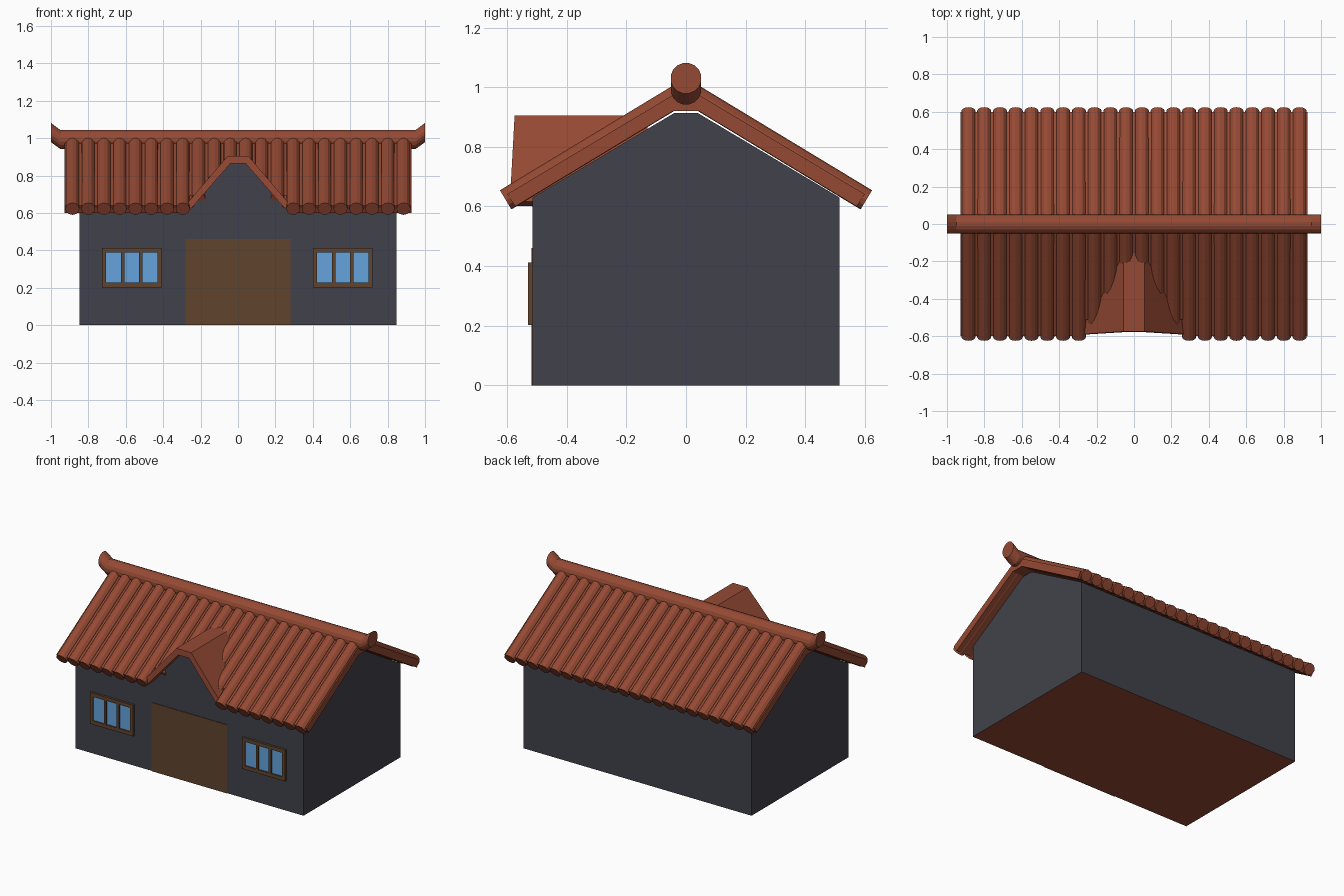
import bpy, bmesh, math
from mathutils import Vector, Matrix

cube = bpy.data.objects.get("Cube")
if cube:
    bpy.data.objects.remove(cube, do_unlink=True)


def material(name, rgb):
    m = bpy.data.materials.new(name)
    m.use_nodes = True
    m.diffuse_color = (*rgb, 1)
    bsdf = m.node_tree.nodes["Principled BSDF"]
    bsdf.inputs["Base Color"].default_value = (*rgb, 1)
    bsdf.inputs["Roughness"].default_value = 0.8
    return m


CLAY = material("clay_red", (0.30, 0.068, 0.034))
WALL = material("slate_grey", (0.053, 0.053, 0.070))
WOOD = material("brown_wood", (0.115, 0.056, 0.026))
GLASS = material("blue_glass", (0.13, 0.37, 0.72))


def finish(name, bm, *mats):
    bmesh.ops.recalc_face_normals(bm, faces=bm.faces)
    mesh = bpy.data.meshes.new(name)
    bm.to_mesh(mesh)
    bm.free()
    for m in mats:
        mesh.materials.append(m)
    ob = bpy.data.objects.new(name, mesh)
    bpy.context.collection.objects.link(ob)
    return ob


def prism(bm, profile, axis, lo, hi):
    """Extrude a closed (horizontal, z) profile along x or y."""
    def at(p, t):
        return (t, p[0], p[1]) if axis == "x" else (p[0], t, p[1])
    a, b = ([bm.verts.new(at(p, t)) for p in profile] for t in (lo, hi))
    bm.faces.new(a)
    bm.faces.new(b)
    n = len(a)
    for i in range(n):
        j = (i + 1) % n
        bm.faces.new((a[i], a[j], b[j], b[i]))


def box(bm, x0, x1, y0, y1, z0, z1):
    prism(bm, [(x0, z0), (x1, z0), (x1, z1), (x0, z1)], "y", y0, y1)


def mirrored(half):
    """Complete a half profile by reflecting it across zero."""
    return half + [(-u, z) for u, z in reversed(half) if abs(u) > 1e-6]


# House body, with a clay floor underneath
bm = bmesh.new()
prism(bm, mirrored([(0.515, 0), (0.515, 0.63), (0.04, 0.913)]), "x", -0.847, 0.847)
bm.normal_update()
bmesh.ops.recalc_face_normals(bm, faces=bm.faces)
for f in bm.faces:
    f.material_index = 1 if f.normal.z < -0.9 else 0
finish("walls", bm, WALL, CLAY)

# Small front gable wall
bm = bmesh.new()
prism(bm, mirrored([(0.27, 0.6), (0.04, 0.867)]), "y", -0.516, -0.2)
finish("front_gable_wall", bm, WALL)

# Roof slab, notched over the front gable
rear = [(0.043, 0.92), (0.573, 0.6), (0.60, 0.641), (0, 1.0)]
front = [(-0.60, 0.641), (-0.573, 0.6), (-0.043, 0.92)]
notched = [(-0.51, 0.694), (-0.51, 0.64), (-0.043, 0.92)]
bm = bmesh.new()
prism(bm, rear + front, "x", -0.927, -0.28)
prism(bm, rear + notched, "x", -0.28, 0.28)
prism(bm, rear + front, "x", 0.28, 0.927)
finish("roof_slab", bm, CLAY)

# Rows of round roof tiles
SLOPE, AXIS_TOP, EAVE = 0.605, 0.988, 0.605
COUNT, PITCH, RADIUS = 22, 0.0843, 0.0375


def tile(bm, x, y_end):
    top = Vector((x, 0, AXIS_TOP))
    end = Vector((x, y_end, AXIS_TOP - SLOPE * abs(y_end)))
    d = end - top
    mat = Matrix.Translation((top + end) / 2) @ d.to_track_quat("Z", "X").to_matrix().to_4x4()
    bmesh.ops.create_cone(bm, cap_ends=True, segments=12, radius1=RADIUS,
                          radius2=RADIUS, depth=d.length, matrix=mat)


bm = bmesh.new()
for i in range(COUNT):
    x = (i - (COUNT - 1) / 2) * PITCH
    tile(bm, x, EAVE)
    y_front = EAVE
    if abs(x) < 0.27:  # tiles stop where they meet the dormer
        dormer_z = 0.905 - max(abs(x) - 0.055, 0) * 1.16
        y_front = min((1.03 - dormer_z) / SLOPE + 0.015, 0.53)
    tile(bm, x, -y_front)
finish("roof_tiles", bm, CLAY)

# Dormer roof with a slightly raked front edge
bm = bmesh.new()
outer = [(0.302, 0.617), (0.055, 0.905)]
inner = [(0.04, 0.865), (0.27, 0.602)]
prism(bm, outer + [(-u, z) for u, z in reversed(outer)]
      + [(-u, z) for u, z in reversed(inner)] + inner, "y", -0.575, -0.13)
for v in bm.verts:
    if v.co.y < -0.5:
        v.co.y -= 0.055 * (0.905 - v.co.z)
finish("dormer_roof", bm, CLAY)

# Ridge pole with upturned ends
bm = bmesh.new()
SIDES = 16
rings = []
for x, z in ((-1, 1.03), (-0.95, 0.993), (0.95, 0.993), (1, 1.03)):
    ring = []
    for k in range(SIDES):
        a = math.tau * (k + 0.5) / SIDES
        ring.append(bm.verts.new((x, 0.052 * math.cos(a), z + 0.052 * math.sin(a))))
    rings.append(ring)
for r, s in zip(rings, rings[1:]):
    for k in range(SIDES):
        j = (k + 1) % SIDES
        bm.faces.new((r[k], r[j], s[j], s[k]))
bm.faces.new(rings[0])
bm.faces.new(rings[-1])
finish("ridge_pole", bm, CLAY)

# Wide front door
bm = bmesh.new()
box(bm, -0.28, 0.28, -0.519, -0.51, 0, 0.46)
finish("door", bm, WOOD)

# Windows: frame bars around three panes
for side, cx in (("right", -0.568), ("left", 0.56)):
    bm = bmesh.new()
    for z0, z1 in ((0.202, 0.227), (0.388, 0.412)):
        box(bm, cx - 0.16, cx + 0.16, -0.53, -0.51, z0, z1)
    for dx, w in ((-0.149, 0.022), (-0.048, 0.018), (0.048, 0.018), (0.149, 0.022)):
        box(bm, cx + dx - w / 2, cx + dx + w / 2, -0.53, -0.51, 0.227, 0.388)
    finish(side + "_window_frame", bm, WOOD)
    bm = bmesh.new()
    box(bm, cx - 0.145, cx + 0.145, -0.521, -0.513, 0.22, 0.395)
    finish(side + "_window_panes", bm, GLASS)
